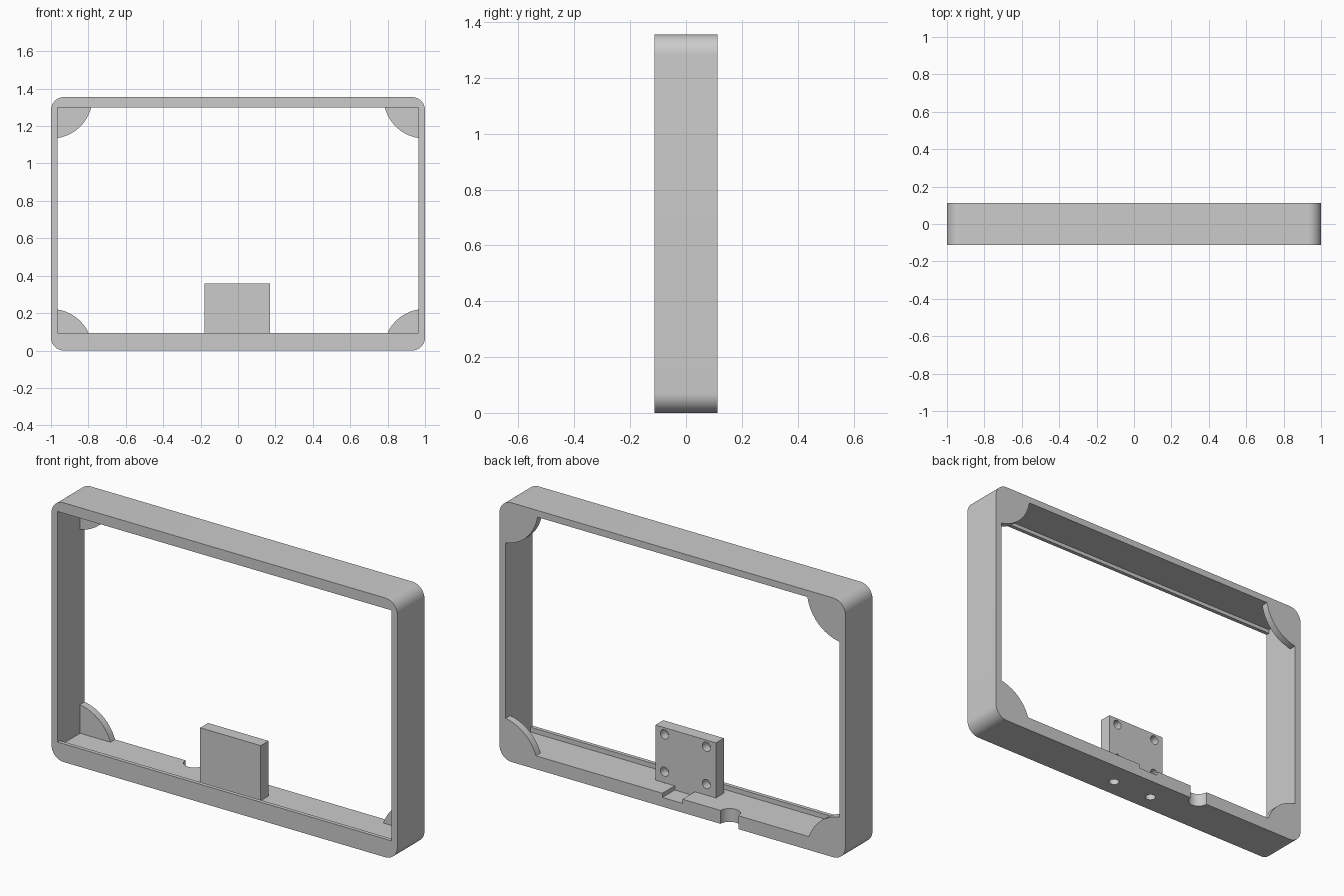
import bpy
import bmesh
from math import asin, acos, cos, sin, pi
from mathutils import Matrix, Vector

HALF_W, HEIGHT, HALF_D = 1.0, 1.355, 0.112
IN_X, FLOOR, CEILING = 0.965, 0.07, 1.32
LIP_LOW, LIP_HIGH, LIP_BACK = 0.095, 1.30, -0.092
BLOCK_X, BLOCK_FRONT, BLOCK_BACK, BLOCK_TOP = 0.175, -0.055, 0.01, 0.358

old = bpy.data.objects.get("Cube")
if old:
    bpy.data.objects.remove(old, do_unlink=True)


def finish(name, bm):
    bmesh.ops.recalc_face_normals(bm, faces=bm.faces)
    mesh = bpy.data.meshes.new(name)
    bm.to_mesh(mesh)
    bm.free()
    obj = bpy.data.objects.new(name, mesh)
    bpy.context.collection.objects.link(obj)
    return obj


def slab(name, outline, y0, y1):
    """Extrude an (x, z) outline from y0 to y1."""
    bm = bmesh.new()
    face = bm.faces.new([bm.verts.new((x, y0, z)) for x, z in outline])
    ext = bmesh.ops.extrude_face_region(bm, geom=[face])
    verts = [v for v in ext["geom"] if isinstance(v, bmesh.types.BMVert)]
    bmesh.ops.translate(bm, verts=verts, vec=(0, y1 - y0, 0))
    return finish(name, bm)


def box(name, x0, x1, y0, y1, z0, z1):
    return slab(name, [(x0, z0), (x1, z0), (x1, z1), (x0, z1)], y0, y1)


def cylinder(name, centre, radius, depth, axis):
    bm = bmesh.new()
    turn = Vector((0, 0, 1)).rotation_difference(Vector(axis)).to_matrix().to_4x4()
    bmesh.ops.create_cone(bm, cap_ends=True, segments=32, radius1=radius,
                          radius2=radius, depth=depth,
                          matrix=Matrix.Translation(centre) @ turn)
    return finish(name, bm)


def select(obj):
    bpy.ops.object.select_all(action='DESELECT')
    obj.select_set(True)
    bpy.context.view_layer.objects.active = obj


def cut(target, cutter):
    cutter.hide_render = True
    mod = target.modifiers.new("cut", 'BOOLEAN')
    mod.operation, mod.solver, mod.object = 'DIFFERENCE', 'EXACT', cutter
    select(target)
    bpy.ops.object.modifier_apply(modifier=mod.name)
    bpy.data.objects.remove(cutter, do_unlink=True)


def smooth(obj):
    select(obj)
    bpy.ops.object.shade_smooth_by_angle(angle=pi / 6)


# Rounded outer body of the frame
def rounded_outline(radius, steps=12):
    points = []
    corners = [(1, 1), (-1, 1), (-1, -1), (1, -1)]
    for quarter, (sx, sz) in enumerate(corners):
        cx = sx * (HALF_W - radius)
        cz = HEIGHT / 2 + sz * (HEIGHT / 2 - radius)
        for i in range(steps + 1):
            a = (quarter + i / steps) * pi / 2
            points.append((cx + radius * cos(a), cz + radius * sin(a)))
    return points


frame = slab("frame", rounded_outline(0.07), -HALF_D, HALF_D)

# Opening, with a deeper pocket behind the top and bottom front lips
cut(frame, box("pocket_cutter", -IN_X, IN_X, LIP_BACK, 0.3, FLOOR, CEILING))
cut(frame, box("opening_cutter", -IN_X, IN_X, -0.3, 0, LIP_LOW, LIP_HIGH))

# Cable channel, rear cable notch and screw holes in the bottom rail
cut(frame, box("channel_cutter", -0.058, 0.058, BLOCK_BACK, 0.3, FLOOR - 0.022, 0.2))
cut(frame, cylinder("notch_cutter", (-0.33, HALF_D, 0), 0.052, 0.5, (0, 0, 1)))
for x in (-0.12, 0.12):
    cut(frame, cylinder("screw_cutter", (x, -0.015, 0), 0.026, 0.3, (0, 0, 1)))
smooth(frame)

# Quarter-round gussets across the rear corners
def gusset(name, side, top):
    radius = 0.222
    dz = HEIGHT - CEILING if top else FLOOR
    start, end = asin(dz / radius), acos((HALF_W - IN_X) / radius)
    local = [(HALF_W - IN_X, dz)]
    for i in range(17):
        a = start + (end - start) * i / 16
        local.append((radius * cos(a), radius * sin(a)))
    outline = [(side * (HALF_W - u), HEIGHT - v if top else v) for u, v in local]
    smooth(slab(name, outline, HALF_D - 0.038, HALF_D))


for side, side_name in ((1, "left"), (-1, "right")):
    gusset("top_gusset_" + side_name, side, True)
    gusset("bottom_gusset_" + side_name, side, False)

# Mounting block with four blind holes in its back
block = box("mounting_block", -BLOCK_X - 0.005, BLOCK_X - 0.005,
            BLOCK_FRONT, BLOCK_BACK, FLOOR, BLOCK_TOP)
for x in (-0.125, 0.117):
    for z in (0.128, 0.323):
        cut(block, cylinder("hole_cutter", (x, BLOCK_BACK, z), 0.024, 0.09, (0, 1, 0)))
smooth(block)
